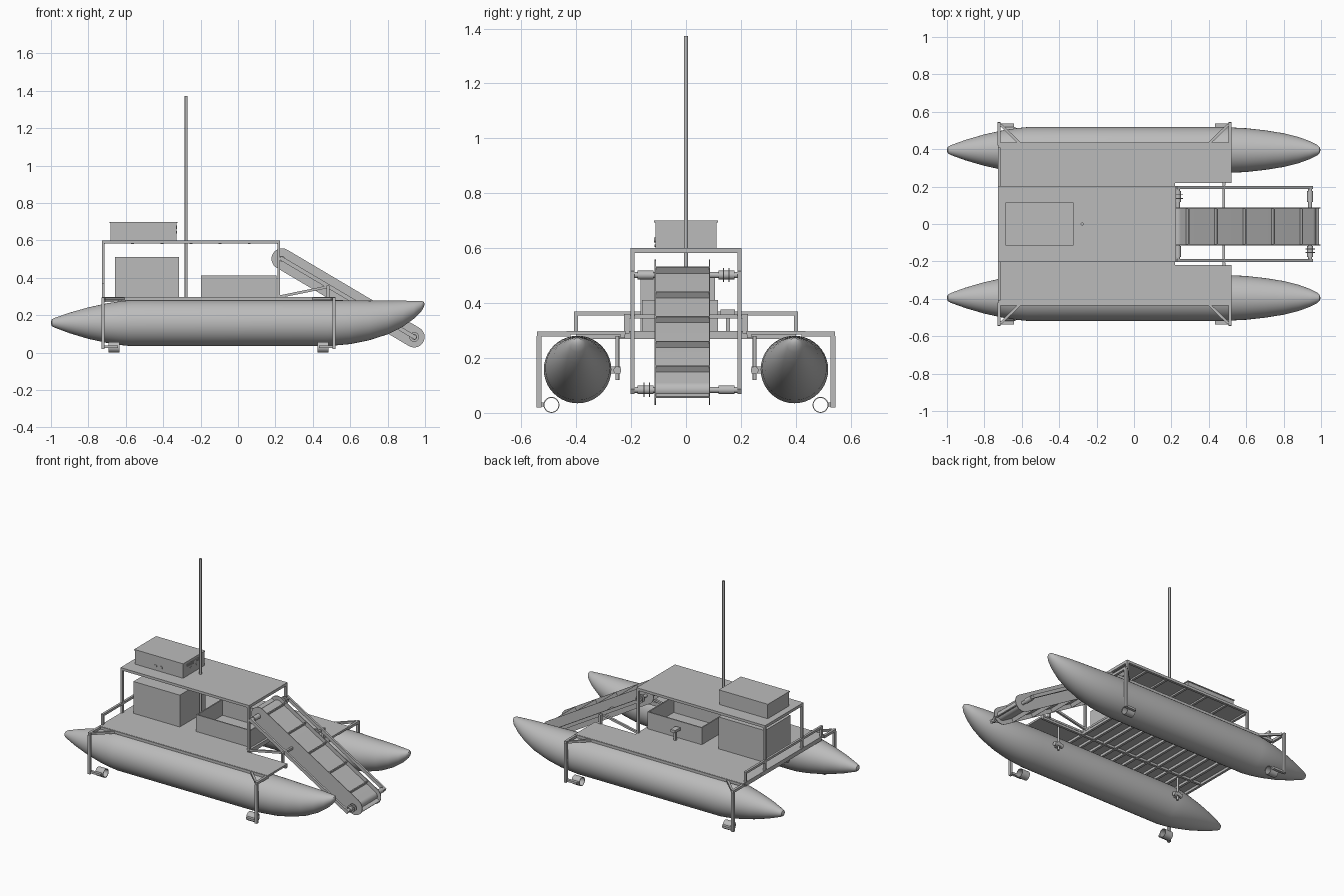
import bpy, bmesh, math
from mathutils import Vector, Matrix

cube = bpy.data.objects.get("Cube")
if cube:
    bpy.data.objects.remove(cube, do_unlink=True)

grey = bpy.data.materials.new("plain grey")
grey.use_nodes = True
COLOUR = (0.5, 0.5, 0.5, 1)
grey.diffuse_color = COLOUR
grey.node_tree.nodes["Principled BSDF"].inputs["Base Color"].default_value = COLOUR
round_parts = []


def finish(name, bm, smooth=False):
    bmesh.ops.recalc_face_normals(bm, faces=bm.faces)
    mesh = bpy.data.meshes.new(name)
    bm.to_mesh(mesh)
    bm.free()
    mesh.materials.append(grey)
    ob = bpy.data.objects.new(name, mesh)
    bpy.context.collection.objects.link(ob)
    if smooth:
        round_parts.append(ob)
    return ob


def box(name, xs, ys, zs):
    bm = bmesh.new()
    bmesh.ops.create_cube(bm, size=1)
    for v in bm.verts:
        v.co = [sum(r) / 2 + c * abs(r[1] - r[0]) for c, r in zip(v.co, (xs, ys, zs))]
    return finish(name, bm)


def along(p, q):
    p, q = Vector(p), Vector(q)
    turn = (q - p).to_track_quat('Z', 'Y').to_matrix().to_4x4()
    return Matrix.Translation((p + q) / 2) @ turn, (q - p).length


def bar(name, p, q, w=0.016, h=None):
    place, length = along(p, q)
    bm = bmesh.new()
    bmesh.ops.create_cube(bm, size=1, matrix=place @ Matrix.Diagonal((w, h or w, length, 1)))
    return finish(name, bm)


def rod(name, p, q, r, sides=24):
    place, length = along(p, q)
    bm = bmesh.new()
    bmesh.ops.create_cone(bm, cap_ends=True, segments=sides, radius1=r, radius2=r,
                          depth=length, matrix=place)
    return finish(name, bm, True)


def loft(name, rings, close_ends=True, loop=False, sides=40):
    """Skin circles given as (x, y, z, radius) lying across the x axis."""
    bm = bmesh.new()
    loops = []
    for x, y, z, r in rings:
        angles = [math.tau * i / sides for i in range(sides)]
        loops.append([bm.verts.new((x, y + r * math.cos(a), z + r * math.sin(a))) for a in angles])
    pairs = list(zip(loops, loops[1:])) + ([(loops[-1], loops[0])] if loop else [])
    for a, b in pairs:
        for i in range(sides):
            j = (i + 1) % sides
            bm.faces.new((a[i], a[j], b[j], b[i]))
    if close_ends:
        bm.faces.new(loops[0])
        bm.faces.new(loops[-1])
    return finish(name, bm, True)


# Floats: tapered stern, bow swept upward
FLOAT = [(-1, .16, .006), (-.995, .16, .018), (-.98, .16, .026), (-.9, .159, .055),
         (-.8, .158, .084), (-.7, .158, .106), (-.63, .158, .117), (-.57, .158, .123),
         (.48, .158, .123), (.6, .163, .117), (.7, .172, .106), (.8, .188, .09),
         (.88, .208, .07), (.94, .229, .048), (.98, .249, .028), (.992, .257, .016), (.996, .259, .005)]
for s in (-1, 1):
    loft("float", [(x, s * .395, z, r) for x, z, r in FLOAT])

# Deck plates and the beams beneath
box("main_deck", (-.725, .22), (-.43, .43), (.286, .299))
for s in (-1, 1):
    box("side_deck", (.22, .52), (s * .22, s * .43), (.286, .299))
    box("deck_edge_bar", (-.725, .52), (s * .42, s * .435), (.28, .298))
    box("deck_inner_bar", (-.725, .52), (s * .222, s * .238), (.272, .286))
BEAMS = 12
for i in range(BEAMS):
    x = -.715 + i * .925 / (BEAMS - 1)
    box("deck_beam", (x - .008, x + .008), (-.4, .4), (.27, .286))

# Corner outriggers, legs and duct rings
for s in (-1, 1):
    for x, d in ((-.722, 1), (.513, -1)):
        box("outrigger_bar", (x - .008, x + .008), (s * .42, s * .543), (.279, .296))
        bar("outrigger_brace", (x + d * .01, s * .53, .288), (x + d * .11, s * .432, .288), .014)
        box("leg", (x - .008, x + .008), (s * .527, s * .545), (.02, .28))
        box("foot_bar", (x, x + d * .08), (s * .518, s * .536), (.024, .038))
        a, b = x + d * .03, x + d * .088
        loft("duct_ring", [(a, s * .49, .029, .029), (b, s * .49, .029, .029),
                           (b, s * .49, .029, .0255), (a, s * .49, .029, .0255)],
             close_ends=False, loop=True, sides=24)

# Thruster posts between the floats
for s in (-1, 1):
    for x in (-.55, .38):
        rod("thruster_post", (x, s * .25, .12), (x, s * .25, .28), .007, 12)
        rod("thruster_body", (x - .03, s * .25, .155), (x + .03, s * .25, .155), .014, 16)
        box("thruster_clamp", (x - .012, x + .012), (s * .238, s * .274), (.143, .169))

# Roof with posts and frame
box("roof", (-.727, .224), (-.203, .203), (.592, .601))
for s in (-1, 1):
    box("roof_side_bar", (-.727, .224), (s * .187, s * .203), (.584, .592))
    for x in (-.72, .217):
        box("roof_post", (x - .007, x + .007), (s * .187, s * .203), (.295, .592))
for i in range(7):
    x = -.719 + i * .935 / 6
    box("roof_beam", (x - .008, x + .008), (-.19, .19), (.582, .592))

# Stern rail
box("rail_bar", (-.728, -.713), (-.408, .408), (.354, .369))
for s in (-1, 1):
    box("rail_post", (-.728, -.713), (s * .393, s * .408), (.295, .355))

# Mast
rod("mast", (-.277, 0, .295), (-.277, 0, 1.372), .008, 16)

# Control box on the roof, with ports and vent
box("control_box", (-.683, -.328), (-.112, .112), (.6, .694))
box("control_box_lid", (-.687, -.324), (-.116, .116), (.694, .7))
for x in (-.53, -.488):
    rod("front_port", (x, -.116, .63), (x, -.11, .63), .009)
rod("front_light", (-.508, -.115, .609), (-.508, -.11, .609), .004, 12)
for y in (-.03, .03):
    rod("side_port", (-.33, y, .643), (-.325, y, .643), .007)
for i in range(14):
    y = -.065 + i * .01
    box("vent_slat", (-.33, -.325), (y - .003, y + .003), (.662, .68))

# Equipment box and open bin on the deck
box("equipment_box", (-.658, -.315), (-.165, .105), (.299, .512))
X0, X1, Y0, Y1, T = -.198, .205, -.16, .116, .008
BIN_Z = (.299, .412)
box("bin_floor", (X0, X1), (Y0, Y1), (.299, .307))
for y in (Y0, Y1 - T):
    box("bin_side", (X0, X1), (y, y + T), BIN_Z)
for x in (X0, X1 - T):
    box("bin_end", (x, x + T), (Y0, Y1), BIN_Z)
box("sensor_stand", (-.035, -.02), (.145, .16), (.299, .36))
box("sensor_head", (-.045, -.01), (.125, .178), (.358, .376))

# Sloping conveyor: belt, guards, cleats
TOP, LOW = Vector((.235, 0, .502)), Vector((.942, 0, .084))
RUN = (LOW - TOP).normalized()
OUT = Vector((-RUN.z, 0, RUN.x))


def stadium(name, r, y0, y1, steps=16):
    bm = bmesh.new()
    pts = []
    for centre, sign in ((LOW, 1), (TOP, -1)):
        for i in range(steps + 1):
            a = math.pi * i / steps
            pts.append(centre + sign * r * (OUT * math.cos(a) + RUN * math.sin(a)))
    base = bm.faces.new([bm.verts.new(p + Vector((0, y0, 0))) for p in pts])
    grown = bmesh.ops.extrude_face_region(bm, geom=[base])
    moved = [g for g in grown["geom"] if isinstance(g, bmesh.types.BMVert)]
    bmesh.ops.translate(bm, vec=(0, y1 - y0, 0), verts=moved)
    return finish(name, bm, True)


BELT_Y0, BELT_Y1 = -.11, .084
stadium("belt", .03, BELT_Y0, BELT_Y1)
stadium("belt_guard", .056, BELT_Y0 - .004, BELT_Y0)
stadium("belt_guard", .056, BELT_Y1, BELT_Y1 + .004)
MID = (BELT_Y0 + BELT_Y1) / 2


def cleat(base, out):
    shift = Vector((0, MID, 0))
    bar("cleat", base + shift + out * .025, base + shift + out * .054,
        BELT_Y1 - BELT_Y0, .006)


def flat_cleat(base, out):
    place = Matrix((RUN if abs(out.dot(OUT)) > .5 else OUT, (0, 1, 0), out)).transposed().to_4x4()
    place.translation = base + out * .04 + Vector((0, MID, 0))
    bm = bmesh.new()
    bmesh.ops.create_cube(bm, size=1, matrix=place @ Matrix.Diagonal((.006, BELT_Y1 - BELT_Y0, .029, 1)))
    finish("cleat", bm)


for i in range(5):
    spot = TOP + RUN * (.035 + i * .177)
    for side in (OUT, -OUT):
        flat_cleat(spot, side)
flat_cleat(TOP, -RUN)
flat_cleat(LOW, RUN)

# Conveyor side frame, shafts, bearings and supports
for s in (-1, 1):
    side = Vector((0, s * .195, 0))
    bar("conveyor_side_bar", TOP + side - RUN * .012, LOW + side + RUN * .012, .014, .022)
    guard = BELT_Y1 if s > 0 else BELT_Y0
    for end in (TOP, LOW):
        rod("roller_shaft", end + Vector((0, guard, 0)), end + Vector((0, s * .19, 0)), .011)
        rod("bearing", end + Vector((0, s * .118, 0)), end + Vector((0, s * .176, 0)), .016)
    bar("support_arm", (.225, s * .195, .3), (.48, s * .195, .352), .014)
    box("support_pad", (.474, .488), (s * .205, s * .225), (.29, .36))
box("support_crossbar", (.473, .487), (-.222, .222), (.344, .359))
for y in (-.155, -.135):
    rod("shaft_collar", LOW + Vector((0, y, 0)), LOW + Vector((0, y + .004, 0)), .026)
for y in (.135, .155):
    rod("shaft_collar", TOP + Vector((0, y, 0)), TOP + Vector((0, y + .004, 0)), .026)

# Smooth shading on round parts
bpy.ops.object.select_all(action='DESELECT')
for ob in round_parts:
    ob.select_set(True)
bpy.context.view_layer.objects.active = round_parts[0]
bpy.ops.object.shade_smooth_by_angle(angle=math.radians(35))
